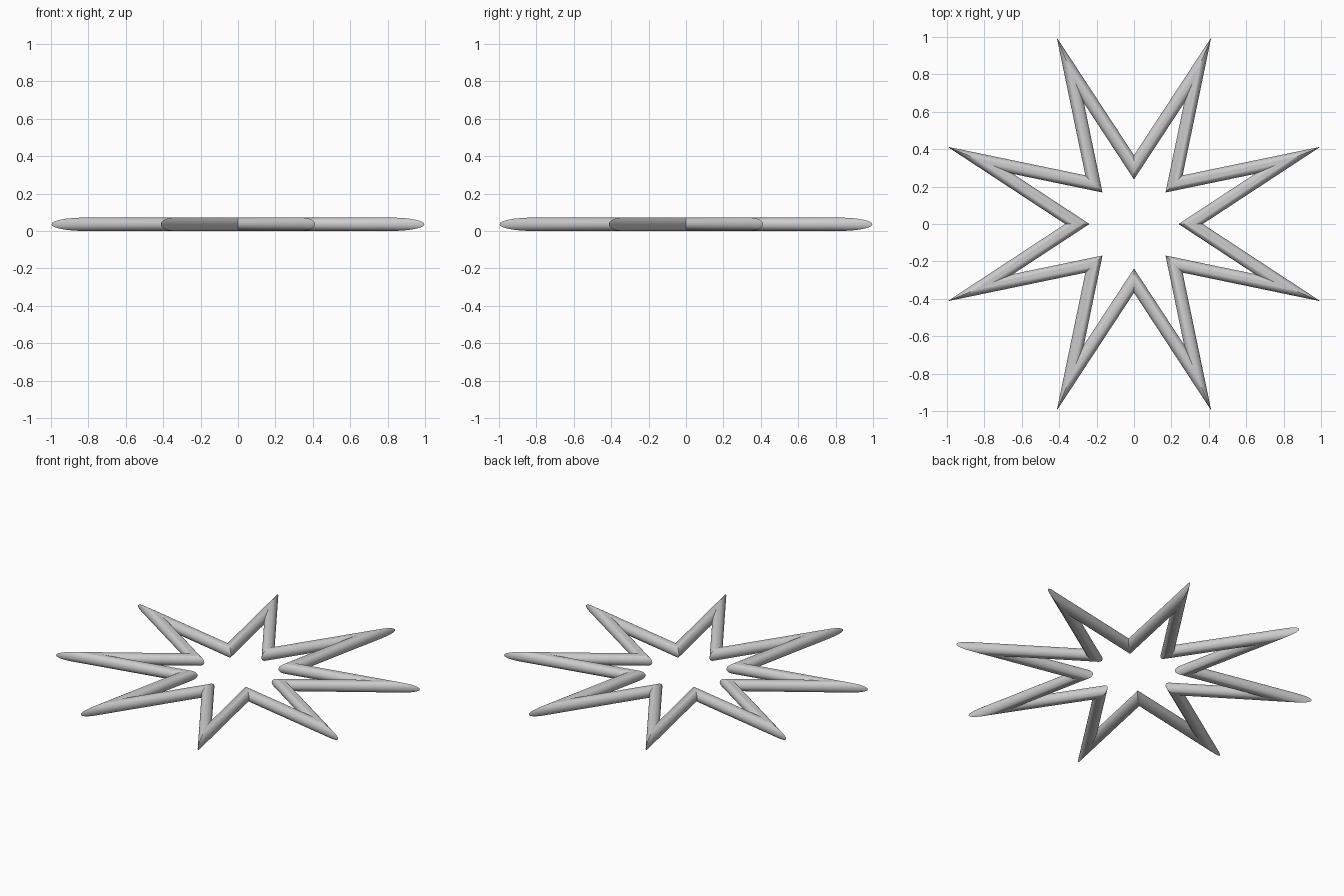
import bpy, bmesh
from math import sin, cos, pi, hypot

cube = bpy.data.objects.get("Cube")
if cube:
    bpy.data.objects.remove(cube, do_unlink=True)

POINTS = 8            # star points
SIDES = 32            # tube cross-section
TUBE = 0.0355         # tube radius
TIP, NOTCH = 0.889, 0.303   # centreline radii

# Plain grey material
grey = bpy.data.materials.new("light grey")
grey.use_nodes = True
colour = (0.6, 0.6, 0.6, 1)
grey.diffuse_color = colour
grey.node_tree.nodes["Principled BSDF"].inputs["Base Color"].default_value = colour

# Mitre stretch: a round tube cut by the radial plane at each corner
half = pi / POINTS
leg = hypot(TIP - NOTCH * cos(half), NOTCH * sin(half))
tip_stretch = TUBE * leg / (NOTCH * sin(half))
notch_stretch = TUBE * leg / (TIP * sin(half))

# Round tube bent into a closed zigzag star
bm = bmesh.new()
rings = []
for i in range(2 * POINTS):
    a = i * half
    centre, stretch = (TIP, tip_stretch) if i % 2 else (NOTCH, notch_stretch)
    ring = []
    for k in range(SIDES):
        t = 2 * pi * k / SIDES
        d = centre + stretch * cos(t)
        ring.append(bm.verts.new((d * cos(a), d * sin(a), TUBE + TUBE * sin(t))))
    rings.append(ring)

for i, ring in enumerate(rings):
    after = rings[(i + 1) % len(rings)]
    for k in range(SIDES):
        n = (k + 1) % SIDES
        bm.faces.new((ring[k], after[k], after[n], ring[n]))
bmesh.ops.recalc_face_normals(bm, faces=bm.faces)

mesh = bpy.data.meshes.new("star_ring")
bm.to_mesh(mesh)
bm.free()
mesh.materials.append(grey)
star = bpy.data.objects.new("star_ring", mesh)
bpy.context.collection.objects.link(star)

# Smooth tube with crisp mitred corners
bpy.ops.object.select_all(action='DESELECT')
star.select_set(True)
bpy.context.view_layer.objects.active = star
bpy.ops.object.shade_smooth_by_angle(angle=pi / 6)
